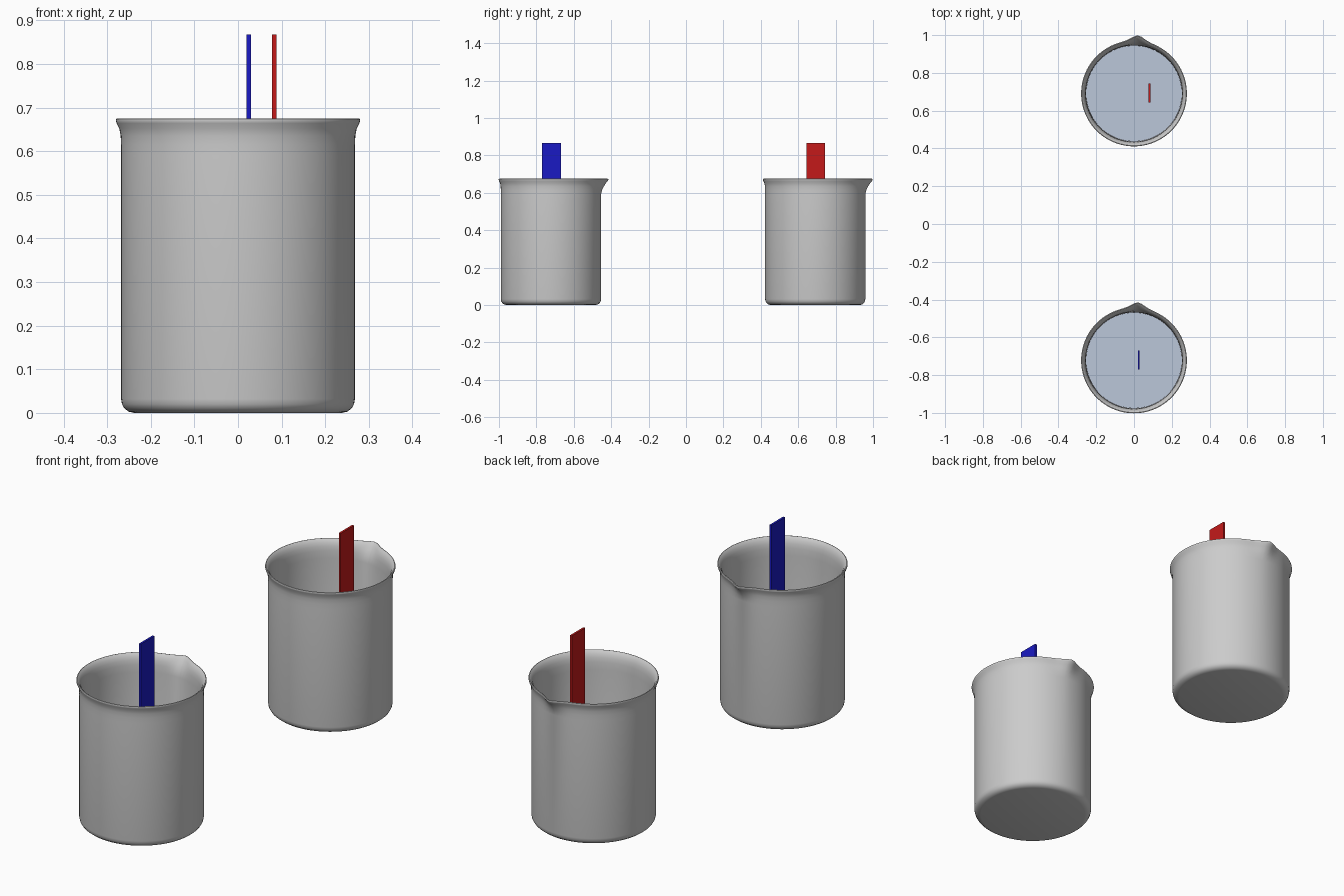
import bpy, bmesh, math

if "Cube" in bpy.data.objects:
    bpy.data.objects.remove(bpy.data.objects["Cube"])

SEG = 96
SPOUT_ANGLE = math.radians(86)


def material(name, rgb):
    m = bpy.data.materials.new(name)
    m.diffuse_color = (*rgb, 1)
    m.use_nodes = True
    m.node_tree.nodes["Principled BSDF"].inputs["Base Color"].default_value = m.diffuse_color
    return m


def lathe(name, profile, y, mat=None):
    """Spin (radius, z, spout push) points; the first and last points lie on the axis."""
    bm = bmesh.new()
    rings = []
    for r, z, push in profile:
        if r == 0:
            rings.append([bm.verts.new((0, 0, z))] * SEG)
            continue
        ring = []
        for i in range(SEG):
            a = 2 * math.pi * i / SEG
            d = math.atan2(math.sin(a - SPOUT_ANGLE), math.cos(a - SPOUT_ANGLE))
            rr = r + push * math.exp(-(abs(d) / 0.15) ** 1.7)
            ring.append(bm.verts.new((rr * math.cos(a), rr * math.sin(a), z)))
        rings.append(ring)
    for lo, hi in zip(rings, rings[1:]):
        for i in range(SEG):
            j = (i + 1) % SEG
            quad = [lo[i], lo[j], hi[j], hi[i]]
            bm.faces.new(list(dict.fromkeys(quad)))
    bmesh.ops.recalc_face_normals(bm, faces=bm.faces)
    me = bpy.data.meshes.new(name)
    bm.to_mesh(me)
    bm.free()
    ob = bpy.data.objects.new(name, me)
    bpy.context.collection.objects.link(ob)
    ob.location.y = y
    if mat:
        me.materials.append(mat)
    bpy.ops.object.select_all(action='DESELECT')
    ob.select_set(True)
    bpy.context.view_layer.objects.active = ob
    bpy.ops.object.shade_smooth_by_angle(angle=math.radians(40))
    return ob


def electrode(name, x, y, mat):
    bottom, top = 0.17, 0.867
    bpy.ops.mesh.primitive_cube_add(size=1, location=(x, y, (bottom + top) / 2))
    ob = bpy.context.object
    ob.name = name
    ob.scale = (0.01, 0.1, top - bottom)
    ob.data.materials.append(mat)


# Beaker wall: outside up, over the rim, inside down
beaker = [(0, 0, 0), (0.238, 0, 0), (0.251, 0.003, 0), (0.261, 0.011, 0),
          (0.266, 0.02, 0), (0.268, 0.032, 0), (0.268, 0.59, 0),
          (0.268, 0.615, 0.006), (0.269, 0.635, 0.015), (0.272, 0.652, 0.023),
          (0.278, 0.664, 0.027), (0.280, 0.670, 0.028), (0.279, 0.674, 0.028),
          (0.276, 0.675, 0.028), (0.272, 0.672, 0.028), (0.264, 0.660, 0.026),
          (0.259, 0.645, 0.020), (0.256, 0.625, 0.010), (0.255, 0.59, 0),
          (0.255, 0.04, 0), (0.252, 0.025, 0), (0.243, 0.015, 0),
          (0.23, 0.012, 0), (0, 0.012, 0)]

# Liquid filling the lower part
liquid = [(0, 0.013, 0), (0.229, 0.013, 0), (0.242, 0.016, 0), (0.251, 0.026, 0),
          (0.254, 0.04, 0), (0.254, 0.4, 0), (0, 0.4, 0)]

water = material("liquid_blue", (0.50, 0.57, 0.70))
blue = material("electrode_blue", (0.01, 0.01, 0.55))
red = material("electrode_red", (0.55, 0.01, 0.01))

for side, y in (("front", -0.722), ("back", 0.691)):
    lathe(side + "_beaker", beaker, y)
    lathe(side + "_liquid", liquid, y, water)

# Flat electrodes
electrode("front_electrode", 0.025, -0.719, blue)
electrode("back_electrode", 0.083, 0.693, red)
